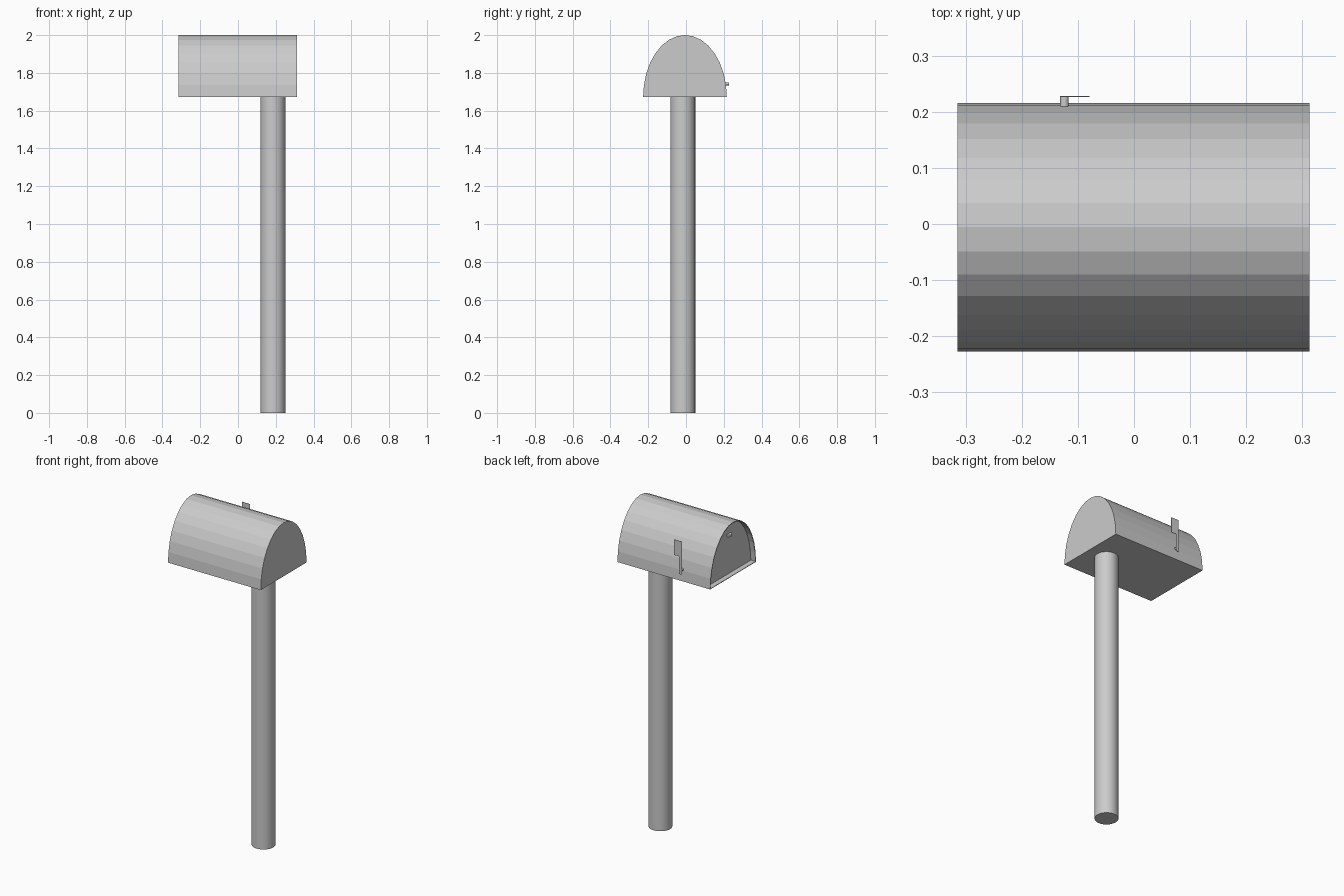
import bpy, bmesh, math
from mathutils import Vector

if "Cube" in bpy.data.objects:
    bpy.data.objects.remove(bpy.data.objects["Cube"])


def prism(name, profile, offset):
    """Extrude a closed planar profile along offset."""
    bm = bmesh.new()
    face = bm.faces.new([bm.verts.new(p) for p in profile])
    ext = bmesh.ops.extrude_face_region(bm, geom=[face], use_keep_orig=True)
    moved = [g for g in ext["geom"] if isinstance(g, bmesh.types.BMVert)]
    bmesh.ops.translate(bm, verts=moved, vec=Vector(offset))
    bmesh.ops.recalc_face_normals(bm, faces=bm.faces[:])
    return finish(name, bm)


def finish(name, bm):
    mesh = bpy.data.meshes.new(name)
    bm.to_mesh(mesh)
    bm.free()
    obj = bpy.data.objects.new(name, mesh)
    bpy.context.collection.objects.link(obj)
    return obj


def cylinder(name, radius, depth, location, sides=32, rotation=(0, 0, 0)):
    bpy.ops.mesh.primitive_cylinder_add(vertices=sides, radius=radius, depth=depth,
                                        location=location, rotation=rotation)
    obj = bpy.context.object
    obj.name = name
    bpy.ops.object.shade_smooth_by_angle(angle=math.radians(40))
    return obj


# Round post
cylinder("post", 0.066, 1.675, (0.185, -0.017, 0.8375))

# Mailbox body: half-oval tunnel with flat facets
X0, X1, Z0 = -0.315, 0.313, 1.672
arch = [(X0, -0.0055 + 0.2215 * math.cos(math.pi * i / 16),
         Z0 + 0.328 * math.sin(math.pi * i / 16)) for i in range(17)]
body = prism("mailbox_body", arch, (X1 - X0, 0, 0))

# Recessed door in the left end, with a thin rim around it
bm = bmesh.new()
bm.from_mesh(body.data)
end = min(bm.faces, key=lambda f: f.calc_center_median().x)
bmesh.ops.inset_region(bm, faces=[end], thickness=0.005)
ext = bmesh.ops.extrude_discrete_faces(bm, faces=[end])
bmesh.ops.translate(bm, verts=ext["faces"][0].verts[:], vec=(0.032, 0, 0))
bm.to_mesh(body.data)
bm.free()

# Small pull tab on the door
cylinder("door_pull", 0.02, 0.01, (-0.284, -0.006, 1.915), sides=16)

# Signal flag: narrow stem widening to a plate at the top
FY = 0.2265
flag = [(-0.132, FY, 1.718), (-0.114, FY, 1.718), (-0.114, FY, 1.825),
        (-0.079, FY, 1.825), (-0.079, FY, 1.92), (-0.132, FY, 1.92)]
prism("signal_flag", flag, (0, 0.002, 0))

# Pivot peg joining the flag to the body
cylinder("flag_pivot", 0.0075, 0.02, (-0.124, 0.2185, 1.742), sides=16,
         rotation=(math.pi / 2, 0, 0))
